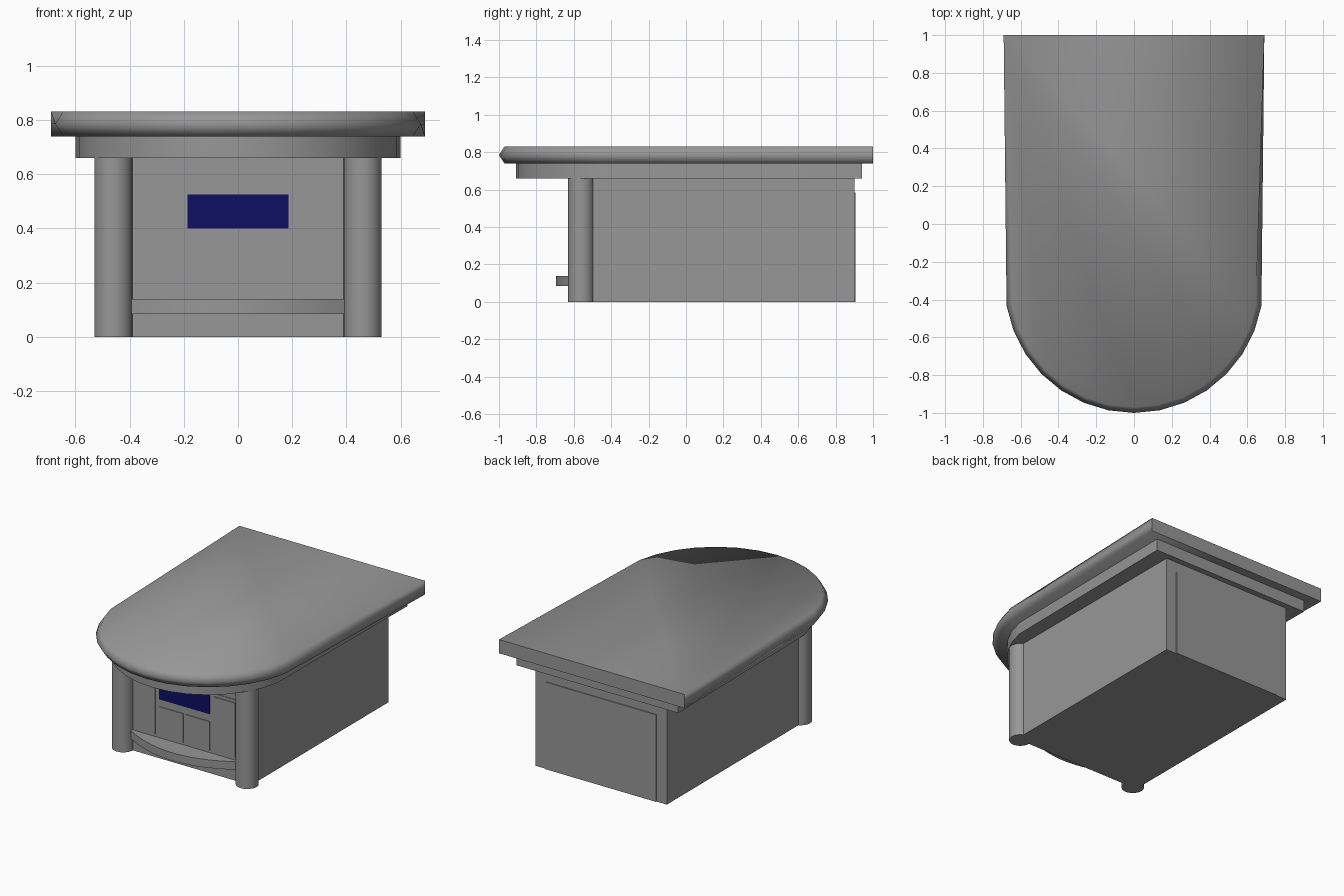
import bpy, bmesh, math

if "Cube" in bpy.data.objects:
    bpy.data.objects.remove(bpy.data.objects["Cube"])


def material(name, rgb):
    m = bpy.data.materials.new(name)
    m.diffuse_color = (*rgb, 1)
    m.use_nodes = True
    m.node_tree.nodes["Principled BSDF"].inputs["Base Color"].default_value = m.diffuse_color
    return m


GREY = material("stone_grey", (0.31, 0.31, 0.31))
NAVY = material("navy_blue", (0.0045, 0.0045, 0.125))


def finish(name, bm, mat, smooth=None):
    bmesh.ops.recalc_face_normals(bm, faces=bm.faces)
    me = bpy.data.meshes.new(name)
    bm.to_mesh(me)
    bm.free()
    me.materials.append(mat)
    ob = bpy.data.objects.new(name, me)
    bpy.context.collection.objects.link(ob)
    if smooth is not None:
        bpy.ops.object.select_all(action='DESELECT')
        ob.select_set(True)
        bpy.context.view_layer.objects.active = ob
        bpy.ops.object.shade_smooth_by_angle(angle=math.radians(smooth))
    return ob


def loft(name, rings, mat, smooth=None):
    """Closed solid from stacked outlines, each a (points, z) pair."""
    bm = bmesh.new()
    rows = [[bm.verts.new((x, y, z)) for x, y in pts] for pts, z in rings]
    n = len(rows[0])
    for a, b in zip(rows, rows[1:]):
        for i in range(n):
            j = (i + 1) % n
            bm.faces.new((a[i], a[j], b[j], b[i]))
    bm.faces.new(rows[0])
    bm.faces.new(rows[-1])
    return finish(name, bm, mat, smooth)


def box(name, x0, x1, y0, y1, z0, z1, mat=GREY):
    pts = [(x0, y0), (x1, y0), (x1, y1), (x0, y1)]
    return loft(name, [(pts, z0), (pts, z1)], mat)


def round_front(radius, back_x, back_y, cy=-0.315, steps=14):
    """Outline with a straight back and a rounded front."""
    pts = [(back_x, back_y)]
    for i in range(steps + 1):
        a = math.radians(10 + 160 * i / steps)
        pts.append((radius * math.cos(a), cy - radius * math.sin(a)))
    return pts + [(-back_x, back_y)]


# Countertop with a pointed, softly shaded rim at the front
rim, lip = round_front(0.685, 0.69, 1.0), round_front(0.655, 0.69, 1.0)
loft("countertop", [(lip, 0.74), (rim, 0.785), (lip, 0.832)], GREY, 85)

# Apron below the countertop
apron = round_front(0.595, 0.60, 0.94)
loft("apron", [(apron, 0.66), (apron, 0.745)], GREY, 40)

# Main body and back panel
box("body", -0.488, 0.488, -0.56, 0.90, 0, 0.665)
box("back_panel", -0.41, 0.41, 0.895, 0.906, 0, 0.585)

# Front columns
for side, label in ((-1, "left"), (1, "right")):
    circle = [(side * 0.46 + 0.07 * math.cos(a), -0.56 + 0.07 * math.sin(a))
              for a in (math.tau * i / 32 for i in range(32))]
    loft(label + "_column", [(circle, 0), (circle, 0.665)], GREY, 40)

# Front frame with raised side panels and lower doors
box("front_frame", -0.385, 0.385, -0.564, -0.555, 0.14, 0.545)
for side, label in ((-1, "left"), (1, "right")):
    for part, a, b, top in (("side_panel", 0.218, 0.375, 0.525),
                            ("lower_door", 0.01, 0.187, 0.35)):
        x0, x1 = sorted((side * a, side * b))
        box(f"{label}_{part}", x0, x1, -0.569, -0.56, 0.157, top)

# Blue display window
box("display_window", -0.187, 0.187, -0.569, -0.56, 0.40, 0.526, NAVY)

# Bowed shelf between the columns
bow = [(x, -0.56 - 0.135 * (1 - (x / 0.42) ** 2))
       for x in (-0.42 + 0.84 * i / 20 for i in range(21))]
loft("front_shelf", [(bow, 0.085), (bow, 0.139)], GREY, 40)
